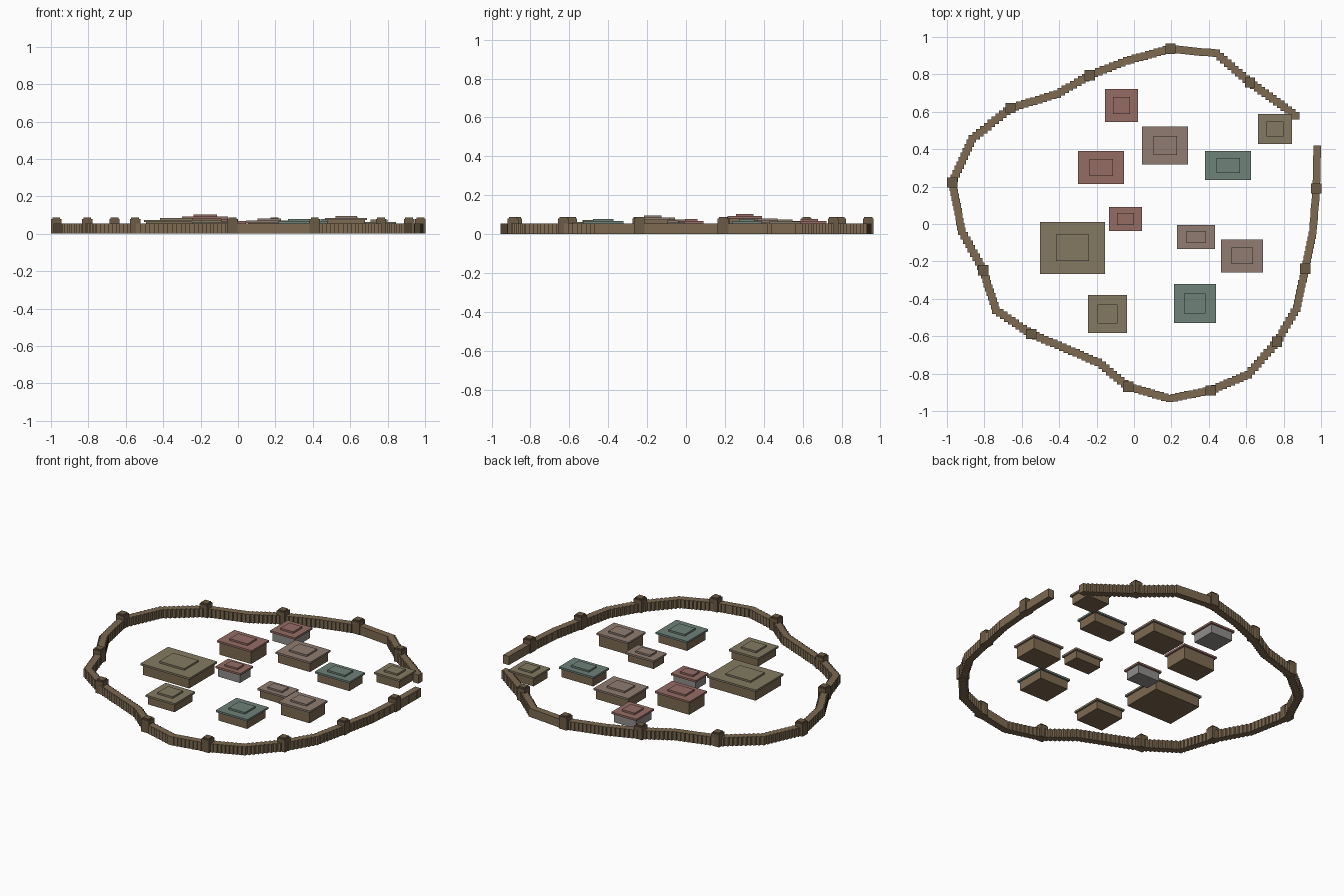
import bpy, bmesh, math
from mathutils import Matrix, Vector

if "Cube" in bpy.data.objects:
    bpy.data.objects.remove(bpy.data.objects["Cube"])


def material(name, rgb):
    m = bpy.data.materials.new(name)
    m.diffuse_color = (*[(c / 255) ** 2.2 for c in rgb], 1)
    m.use_nodes = True
    m.node_tree.nodes["Principled BSDF"].inputs["Base Color"].default_value = m.diffuse_color
    return m


timber = material("timber", (124, 105, 82))
post = material("dark_timber", (108, 91, 71))
stone = material("stone", (142, 140, 138))
roofs = {
    "red": material("red_roof", (148, 108, 100)),
    "brown": material("brown_roof", (142, 123, 113)),
    "olive": material("olive_roof", (130, 121, 98)),
    "teal": material("teal_roof", (110, 128, 120)),
}


def boxes(name, items, mat):
    """One object from boxes given as (x, y, z0, z1, width, depth)."""
    bm = bmesh.new()
    for x, y, z0, z1, w, d in items:
        mtx = Matrix.Translation((x, y, (z0 + z1) / 2)) @ Matrix.Diagonal((w, d, z1 - z0, 1))
        bmesh.ops.create_cube(bm, size=1, matrix=mtx)
    me = bpy.data.meshes.new(name)
    bm.to_mesh(me)
    bm.free()
    me.materials.append(mat)
    ob = bpy.data.objects.new(name, me)
    bpy.context.collection.objects.link(ob)
    return ob


# Palisade path, open at the gate on the right
path = [(.865, .58), (.62, .757), (.44, .912), (.195, .937), (-.04, .872), (-.237, .795),
        (-.41, .695), (-.66, .62), (-.865, .455), (-.972, .222), (-.92, -.04), (-.806, -.248),
        (-.738, -.46), (-.55, -.588), (-.19, -.74), (-.03, -.87), (.19, -.933), (.41, -.89),
        (.61, -.805), (.765, -.63), (.87, -.45), (.915, -.24), (.957, -.035), (.975, .19),
        (.979, .4)]
blocks = []
for a, b in zip(path, path[1:]):
    a, b = Vector(a), Vector(b)
    n = math.ceil((b - a).length / .027)
    blocks += [(*a.lerp(b, i / n), 0, .055, .04, .04) for i in range(n)]
blocks.append((*path[-1], 0, .055, .04, .04))
boxes("palisade_wall", blocks, timber)

# Watch posts on every second corner
for i, (x, y) in enumerate(path[1:-1:2]):
    boxes(f"wall_post_{i + 1}", [(x, y, 0, .08, .055, .055), (x, y, .08, .088, .042, .042)], post)

# Houses: x, y, roof width, roof depth, wall height, roof colour, wall material
houses = [
    (-.067, .634, .177, .177, .055, "red", stone),
    (.166, .420, .246, .203, .058, "brown", timber),
    (-.176, .302, .246, .176, .080, "red", timber),
    (.503, .313, .246, .155, .055, "teal", timber),
    (.754, .508, .182, .160, .052, "olive", timber),
    (-.045, .027, .176, .128, .055, "red", stone),
    (.332, -.070, .203, .128, .048, "brown", timber),
    (.578, -.170, .225, .176, .073, "brown", timber),
    (-.329, -.128, .348, .278, .062, "olive", timber),
    (-.142, -.481, .209, .203, .050, "olive", timber),
    (.326, -.425, .225, .209, .055, "teal", timber),
]
for i, (x, y, w, d, h, colour, wall) in enumerate(houses, 1):
    boxes(f"house_walls_{i}", [(x, y, 0, h, w - .022, d - .022)], wall)
    boxes(f"house_roof_{i}", [(x, y, h, h + .012, w, d),
                              (x, y, h + .012, h + .023, w * .51, d * .51)], roofs[colour])
